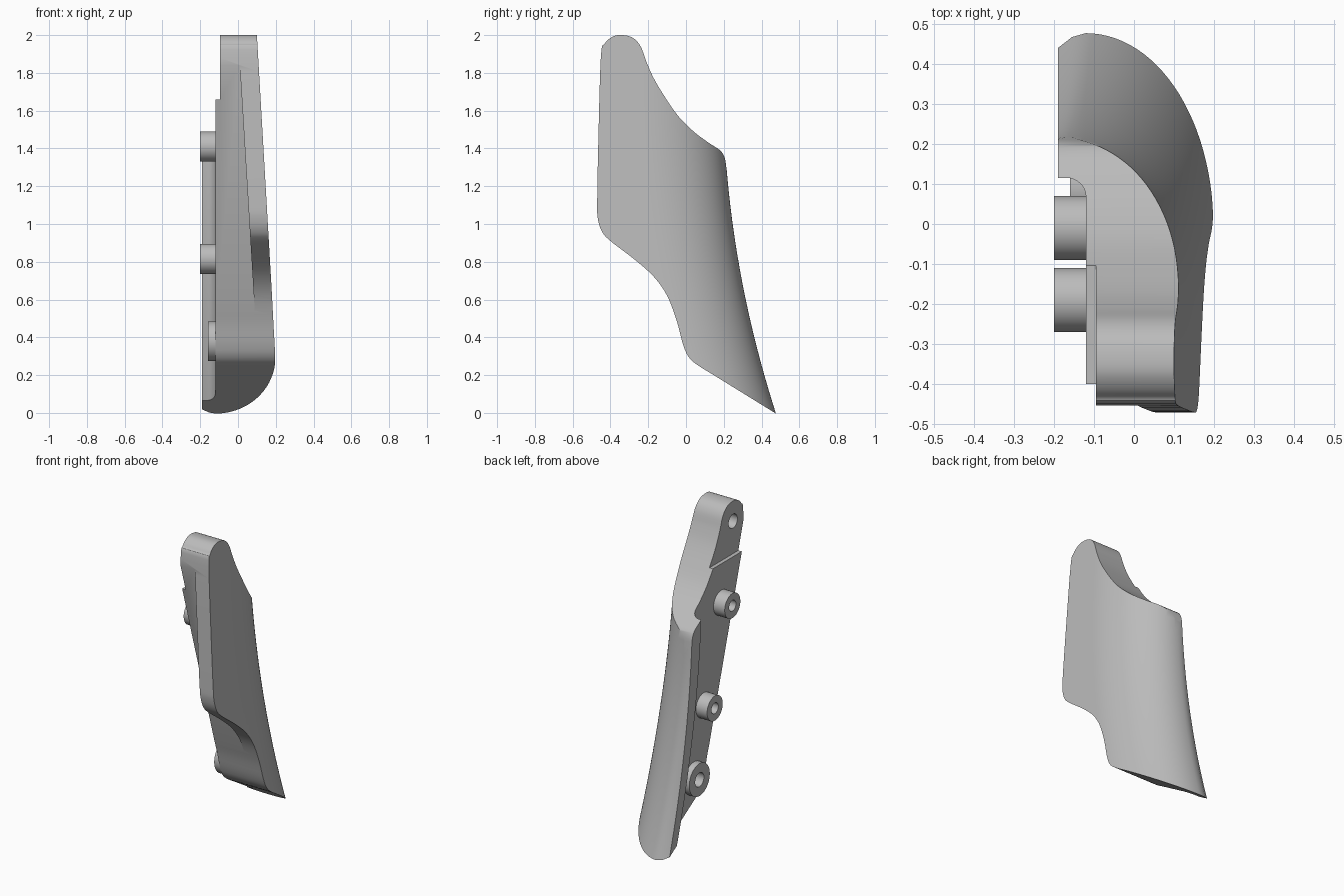
import bpy, bmesh, math
from mathutils import Matrix, Vector

cube = bpy.data.objects.get("Cube")
if cube:
    bpy.data.objects.remove(cube)

grey = bpy.data.materials.new("plain_grey")
grey.use_nodes = True
grey.diffuse_color = (0.5, 0.5, 0.5, 1)
grey.node_tree.nodes["Principled BSDF"].inputs["Base Color"].default_value = (0.5, 0.5, 0.5, 1)


def make_object(name, bm):
    bmesh.ops.recalc_face_normals(bm, faces=bm.faces)
    mesh = bpy.data.meshes.new(name)
    bm.to_mesh(mesh)
    bm.free()
    mesh.materials.append(grey)
    obj = bpy.data.objects.new(name, mesh)
    bpy.context.collection.objects.link(obj)
    return obj


def loft(name, rings):
    """Capped solid through rings of equal point count."""
    bm = bmesh.new()
    loops = [[bm.verts.new(p) for p in ring] for ring in rings]
    n = len(loops[0])
    for a, b in zip(loops, loops[1:]):
        for i in range(n):
            j = (i + 1) % n
            bm.faces.new((a[i], a[j], b[j], b[i]))
    bm.faces.new(loops[0][::-1])
    bm.faces.new(loops[-1])
    return make_object(name, bm)


def cylinder(name, y, z, r, x0, x1):
    bm = bmesh.new()
    turn = Matrix.Translation(((x0 + x1) / 2, y, z)) @ Matrix.Rotation(math.pi / 2, 4, 'Y')
    bmesh.ops.create_cone(bm, cap_ends=True, segments=48, radius1=r, radius2=r,
                          depth=x1 - x0, matrix=turn)
    return make_object(name, bm)


def boolean(obj, cutter, operation='DIFFERENCE', keep=False):
    mod = obj.modifiers.new("cut", 'BOOLEAN')
    mod.operation, mod.object, mod.solver = operation, cutter, 'EXACT'
    bpy.context.view_layer.objects.active = obj
    bpy.ops.object.modifier_apply(modifier=mod.name)
    if not keep:
        bpy.data.objects.remove(cutter)


def smooth_chain(points, steps=5):
    """Catmull-Rom curve through the points."""
    p = [Vector(q) for q in points]
    p = [2 * p[0] - p[1]] + p + [2 * p[-1] - p[-2]]
    out = []
    for a, b, c, d in zip(p, p[1:], p[2:], p[3:]):
        for k in range(steps):
            t = k / steps
            out.append(0.5 * (2 * b + (c - a) * t + (2 * a - 5 * b + 4 * c - d) * t * t
                              + (3 * b - a - 3 * c + d) * t ** 3))
    return out + [p[-2]]


def back_edge(z):
    return 0.475 - 0.32 * z + 0.092 * z * z


# Curved skin: D-shaped section that sweeps backwards towards the bottom
def skin_section(z):
    y_back = back_edge(z)
    centre = -0.12 - 0.05 * min(max(z, 0) / 1.4, 1)
    width = 0.10 + 0.058 * (2 - z) - centre
    depth = 0.42
    ring = [(-0.19, -1, z), (-0.19, y_back - 0.03 * max(0, 1 - z / 1.4), z),
            ((centre - 0.19) / 2, y_back - 0.008 * max(0, 1 - z / 1.4), z)]
    for k in range(29):
        a = math.pi / 2 * k / 28
        ring.append((centre + width * math.sin(a), y_back - depth * (1 - math.cos(a)), z))
    return ring + [(centre + width, -1, z)]


levels = [-0.2 + 0.08 * i for i in range(31)]
body = loft("curved_body", [skin_section(z) for z in levels])

# Side outline trims the skin
outline = smooth_chain([
    (0.15, 0.198), (0.06, 0.254), (0.015, 0.295), (-0.015, 0.36), (-0.05, 0.49), (-0.10, 0.62),
    (-0.17, 0.72), (-0.27, 0.81), (-0.40, 0.91), (-0.445, 0.96), (-0.467, 1.03),
    (-0.47, 1.12), (-0.465, 1.4), (-0.451, 1.88), (-0.43, 1.955), (-0.385, 1.993),
    (-0.335, 2.0), (-0.28, 1.985), (-0.24, 1.94), (-0.21, 1.86), (-0.17, 1.77),
    (-0.11, 1.67), (-0.04, 1.57), (0.04, 1.49), (0.12, 1.43), (0.18, 1.39),
    (0.205, 1.35), (0.216, 1.28)])
outline = [tuple(p) for p in outline] + [(0.7, 1.2), (0.7, -0.142)]
boolean(body, loft("outline_cutter", [[(x, y, z) for y, z in outline] for x in (-0.5, 0.5)]),
        'INTERSECT')

# Sloped front of the core, leaving the thin front flange
slope = [(-0.6, 2.335), (-0.055, 0.5), (-0.6, 0.5)]
boolean(body, loft("slope_cutter", [[(-1, y, z) for y, z in slope],
                                    [(0.01 + 0.061 * (1.83 - z), y, z) for y, z in slope]]))


# Flat mounting face with a filleted lip along the back
def pocket_section(z):
    lip = back_edge(z) - 0.09
    fillet = [(-0.12 - 0.05 * (1 - math.cos(a)), lip - 0.045 * (1 - math.sin(a)), z)
              for a in (math.pi / 16 * k for k in range(9))]
    return [(-1, -1.2, z), (-0.12, -1.2, z)] + fillet + [(-1, lip, z)]


boolean(body, loft("pocket_cutter", [pocket_section(z - 0.03) for z in levels]))

# Stepped upper mounting tab
tab = [(-1, -1), (-0.095, -1), (-0.095, 1), (-1, 1)]
boolean(body, loft("tab_cutter", [[(x, y, z) for x, y in tab] for z in (1.66, 2.5)]))
boolean(body, cylinder("tab_hole_cutter", -0.345, 1.87, 0.045, -0.3, 0.0))

# Mounting bosses with blind holes
parts = [body]
for name, y, z, r, x, hole in (("upper_boss", -0.19, 1.41, 0.08, -0.2, 0.035),
                               ("middle_boss", -0.01, 0.815, 0.08, -0.2, 0.035),
                               ("lower_boss", 0.09, 0.38, 0.105, -0.16, 0.045)):
    boss = cylinder(name, y, z, r, x, -0.11)
    cutter = cylinder("hole_cutter", y, z, hole, -0.4, -0.04)
    boolean(boss, cutter, keep=True)
    boolean(body, cutter)
    parts.append(boss)

# Smooth shading with sharp edges
bpy.ops.object.select_all(action='DESELECT')
for obj in parts:
    obj.select_set(True)
bpy.context.view_layer.objects.active = body
bpy.ops.object.shade_smooth_by_angle(angle=math.radians(30))
